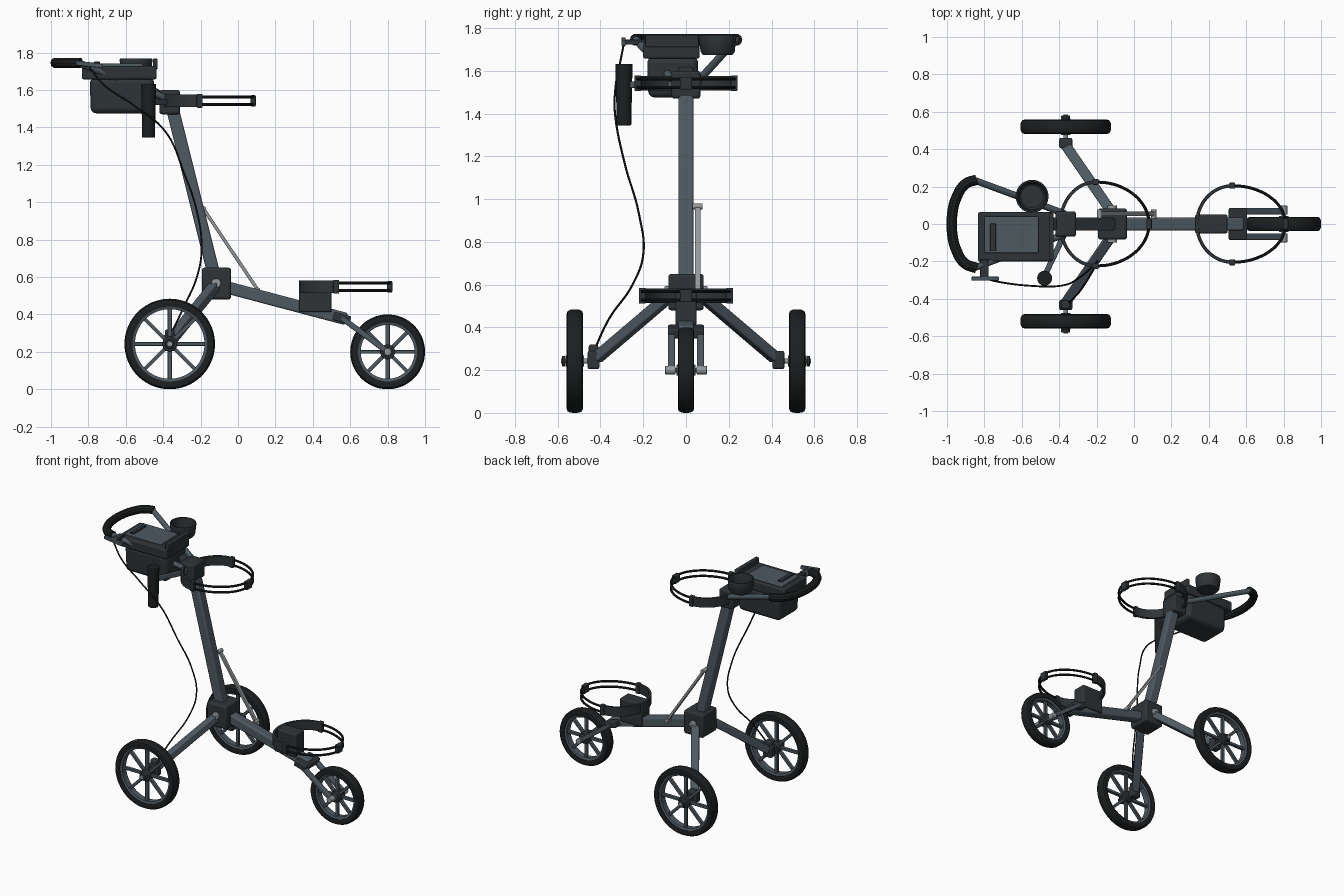
import bpy, bmesh
from math import pi, sin, cos, radians
from mathutils import Vector, Matrix

if "Cube" in bpy.data.objects:
    bpy.data.objects.remove(bpy.data.objects["Cube"])


def material(name, rgb):
    m = bpy.data.materials.new(name)
    m.diffuse_color = (*rgb, 1)
    m.use_nodes = True
    m.node_tree.nodes["Principled BSDF"].inputs["Base Color"].default_value = m.diffuse_color
    return m


FRAME = material("frame_grey", (0.075, 0.10, 0.118))
DARK = material("dark_plastic", (0.028, 0.034, 0.038))
RUBBER = material("rubber", (0.012, 0.014, 0.015))
METAL = material("metal", (0.30, 0.32, 0.33))


def add(name, bm, mat, bevel=0, segments=3):
    bmesh.ops.recalc_face_normals(bm, faces=bm.faces)
    me = bpy.data.meshes.new(name)
    bm.to_mesh(me)
    bm.free()
    me.materials.append(mat)
    ob = bpy.data.objects.new(name, me)
    bpy.context.collection.objects.link(ob)
    if bevel:
        mod = ob.modifiers.new("bevel", "BEVEL")
        mod.width, mod.segments = bevel, segments
    bpy.ops.object.select_all(action='DESELECT')
    ob.select_set(True)
    bpy.context.view_layer.objects.active = ob
    bpy.ops.object.shade_smooth_by_angle(angle=radians(35))
    return ob


def frame_between(p, q):
    """Matrix at the middle of p-q: local z along p-q, local x horizontal."""
    p, q = Vector(p), Vector(q)
    z = (q - p).normalized()
    x = z.cross(Vector((0, 0, 1)))
    x = x.normalized() if x.length > 1e-4 else Vector((1, 0, 0))
    m = Matrix((x, z.cross(x), z)).transposed().to_4x4()
    m.translation = (p + q) / 2
    return m, (q - p).length


def box(name, lo, hi, mat, bevel=0.01):
    bm = bmesh.new()
    lo, hi = Vector(lo), Vector(hi)
    bmesh.ops.create_cube(bm, size=1, matrix=Matrix.Translation((lo + hi) / 2) @ Matrix.Diagonal((*(hi - lo), 1)))
    return add(name, bm, mat, bevel)


def beam(name, p, q, w, h, mat, bevel=0.008):
    m, n = frame_between(p, q)
    bm = bmesh.new()
    bmesh.ops.create_cube(bm, size=1, matrix=m @ Matrix.Diagonal((w, h, n, 1)))
    return add(name, bm, mat, bevel)


def rod(name, p, q, r, mat, r2=None, bevel=0, sides=24):
    m, n = frame_between(p, q)
    bm = bmesh.new()
    bmesh.ops.create_cone(bm, cap_ends=True, segments=sides, radius1=r, radius2=r2 or r, depth=n, matrix=m)
    return add(name, bm, mat, bevel, 2)


def tube(name, pts, r, mat, cyclic=False):
    cu = bpy.data.curves.new(name, 'CURVE')
    cu.dimensions, cu.bevel_depth, cu.bevel_resolution = '3D', r, 3
    cu.resolution_u, cu.use_fill_caps = 8, True
    sp = cu.splines.new('BEZIER')
    sp.bezier_points.add(len(pts) - 1)
    sp.use_cyclic_u = cyclic
    for b, p in zip(sp.bezier_points, pts):
        b.co = p
        b.handle_left_type = b.handle_right_type = 'AUTO'
    tmp = bpy.data.objects.new(name + "_curve", cu)
    bpy.context.collection.objects.link(tmp)
    bm = bmesh.new()
    bm.from_mesh(tmp.evaluated_get(bpy.context.evaluated_depsgraph_get()).to_mesh())
    bpy.data.objects.remove(tmp)
    return add(name, bm, mat)


def lathe(name, profile, centre, mat, axis='Y', steps=64):
    """Spin a closed (radius, along-axis) profile."""
    bm = bmesh.new()
    rings = []
    for i in range(steps):
        a = 2 * pi * i / steps
        rings.append([bm.verts.new(Vector(centre) + (Vector((r * cos(a), t, r * sin(a))) if axis == 'Y'
                                   else Vector((r * cos(a), r * sin(a), t)))) for r, t in profile])
    k = len(profile)
    for i in range(steps):
        A, B = rings[i], rings[(i + 1) % steps]
        for j in range(k):
            bm.faces.new((A[j], A[(j + 1) % k], B[(j + 1) % k], B[j]))
    return add(name, bm, mat)


def wheel(name, x, y, r):
    # tyre, rim, spokes and hub
    c = Vector((x, y, r))
    lathe(name + "_tyre", [(r - .042, -.032), (r - .02, -.038), (r - .008, -.034), (r - .001, -.02), (r, 0),
                           (r - .001, .02), (r - .008, .034), (r - .02, .038), (r - .042, .032)], c, RUBBER)
    lathe(name + "_rim", [(r - .056, -.022), (r - .04, -.028), (r - .04, .028), (r - .056, .022)], c, FRAME)
    for i in range(8):
        d = Vector((cos(i * pi / 4), 0, sin(i * pi / 4)))
        beam(f"{name}_spoke_{i}", c + d * .025, c + d * (r - .045), .024, .02, FRAME, .004)
    rod(name + "_hub", c - Vector((0, .034, 0)), c + Vector((0, .034, 0)), .04, DARK, bevel=.005)
    for s in (-1, 1):
        rod(f"{name}_hub_cap_{s}", c + Vector((0, s * .03, 0)), c + Vector((0, s * .044, 0)), .026, FRAME, bevel=.003)


# wheels
wheel("front_wheel", .8, 0, .2)
for s, n in ((-1, "right"), (1, "left")):
    wheel(f"{n}_rear_wheel", -.365, s * .52, .242)
    rod(f"{n}_axle", (-.365, s * .43, .242), (-.365, s * .585, .242), .012, METAL)
    rod(f"{n}_axle_nut", (-.365, s * .565, .242), (-.365, s * .58, .242), .024, DARK, bevel=.003)
    # rear legs and their end brackets
    beam(f"{n}_rear_leg", (-.11, s * .05, .57), (-.365, s * .42, .255), .055, .05, FRAME)
    box(f"{n}_leg_bracket", (-.4, min(s * .405, s * .46), .205), (-.33, max(s * .405, s * .46), .29), DARK)
    # front fork
    beam(f"{n}_fork_arm", (.55, s * .068, .385), (.8, s * .068, .2), .034, .03, FRAME, .006)
    rod(f"{n}_fork_cap", (.8, s * .05, .2), (.8, s * .098, .2), .02, METAL, bevel=.003)
    # hub pivot bolts
    rod(f"{n}_pivot_bolt", (-.117, s * .07, .567), (-.117, s * .1, .567), .026, METAL, bevel=.004)
rod("front_axle", (.8, -.085, .2), (.8, .085, .2), .011, METAL)
box("brake_bracket", (-.39, -.455, .28), (-.34, -.41, .32), DARK)

# main frame
box("central_hub", (-.193, -.083, .48), (-.037, .083, .65), DARK, .014)
beam("mast", (-.115, 0, .56), (-.368, 0, 1.57), .07, .068, FRAME, .01)
beam("front_beam", (-.08, 0, .55), (.58, 0, .375), .07, .066, FRAME, .01)
beam("fork_bracket", (.51, 0, .393), (.6, 0, .368), .17, .045, DARK)

# folding brace
beam("brace", (-.185, .055, .965), (.11, .055, .525), .026, .018, METAL, .004)
rod("brace_top_pin", (-.185, .03, .965), (-.185, .078, .965), .014, METAL)
rod("brace_bottom_pin", (.105, .03, .53), (.105, .078, .53), .014, METAL)

# bag cradles
for n, cx, z, b in (("lower", .525, .548, .205), ("upper", -.205, 1.542, .225)):
    bm = bmesh.new()
    rings = []
    for i in range(33):
        a = pi / 2 + pi * i / 32
        rings.append([bm.verts.new((cx + (.19 + t) * cos(a), (b + t) * sin(a), z + h))
                      for t, h in ((-.01, -.034), (.008, -.034), (.008, .034), (-.01, .034))])
    for A, B in zip(rings, rings[1:]):
        for j in range(4):
            bm.faces.new((A[j], A[(j + 1) % 4], B[(j + 1) % 4], B[j]))
    bm.faces.new(rings[0])
    bm.faces.new(rings[-1])
    add(n + "_cradle_band", bm, DARK, .003)
    for k, h in (("top", .02), ("bottom", -.02)):
        pts = [(cx + .285 * cos(a), b * sin(a), z + h) for a in [pi * (i / 12 - .5) for i in range(13)]]
        tube(f"{n}_{k}_cord", pts, .008, RUBBER)
    for s in (-1, 1):
        box(f"{n}_cord_clip_{s}", (cx - .016, s * b - .016, z - .037), (cx + .016, s * b + .016, z + .037), DARK, .005)
    box(n + "_cord_buckle", (cx + .272, -.028, z - .03), (cx + .3, .028, z + .03), DARK, .005)
box("lower_cradle_block", (.325, -.05, .412), (.5, .05, .58), DARK)
box("upper_clamp", (-.42, -.068, 1.47), (-.31, .068, 1.6), DARK, .014)

# steering handle with its rods
grip = [(-.84, .237), (-.9, .215), (-.95, .14), (-.972, .05), (-.972, -.05), (-.95, -.14), (-.905, -.21), (-.84, -.237)]
tube("handle_grip", [(x, y, 1.745) for x, y in grip], .028, RUBBER)
for s in (-1, 1):
    rod(f"handle_rod_{s}", (-.85, s * .233, 1.745), (-.37, s * .055, 1.55), .018, FRAME)

# console with storage basket, lid and latch
bm = bmesh.new()
bmesh.ops.create_cube(bm, size=1, matrix=Matrix.Translation((-.62, -.062, 1.57)) @ Matrix.Diagonal((.345, .24, .19, 1)))
for v in bm.verts:
    if v.co.z < 1.5:
        v.co.x = -.62 + (v.co.x + .62) * .97
        v.co.y = -.062 + (v.co.y + .062) * .95
add("storage_basket", bm, DARK, .03, 4)
box("console_tray", (-.835, -.2, 1.657), (-.435, .063, 1.727), DARK)
box("console_lid", (-.80, -.155, 1.71), (-.51, .04, 1.742), FRAME, .006)
box("lid_latch", (-.77, -.145, 1.735), (-.738, .002, 1.752), DARK, .004)
box("console_lip", (-.455, -.19, 1.71), (-.43, .06, 1.768), DARK, .006)
beam("console_arm", (-.5, 0, 1.62), (-.37, 0, 1.54), .07, .05, DARK)

# cup holder
lathe("cup_holder", [(.001, 1.675), (.07, 1.675), (.08, 1.69), (.088, 1.76), (.086, 1.768), (.078, 1.768),
                     (.07, 1.70), (.06, 1.69), (.001, 1.69)], (-.545, .148, 0), DARK, 'Z', 40)

# umbrella holder
rod("umbrella_holder", (-.478, -.29, 1.345), (-.478, -.29, 1.632), .034, RUBBER, .04, .004)
beam("umbrella_arm", (-.37, -.05, 1.535), (-.47, -.26, 1.535), .03, .03, FRAME, .005)

# brake lever and cable
beam("brake_lever", (-.868, -.292, 1.745), (-.722, -.292, 1.728), .02, .024, FRAME, .004)
beam("brake_lever_mount", (-.80, -.295, 1.735), (-.80, -.19, 1.735), .045, .024, DARK, .004)
tube("brake_cable", [(-.8, -.29, 1.73), (-.72, -.31, 1.63), (-.56, -.33, 1.52), (-.39, -.33, 1.38), (-.29, -.285, 1.16),
                     (-.215, -.22, .93), (-.195, -.2, .74), (-.22, -.25, .6), (-.29, -.36, .44), (-.365, -.435, .28)],
     .005, RUBBER)
